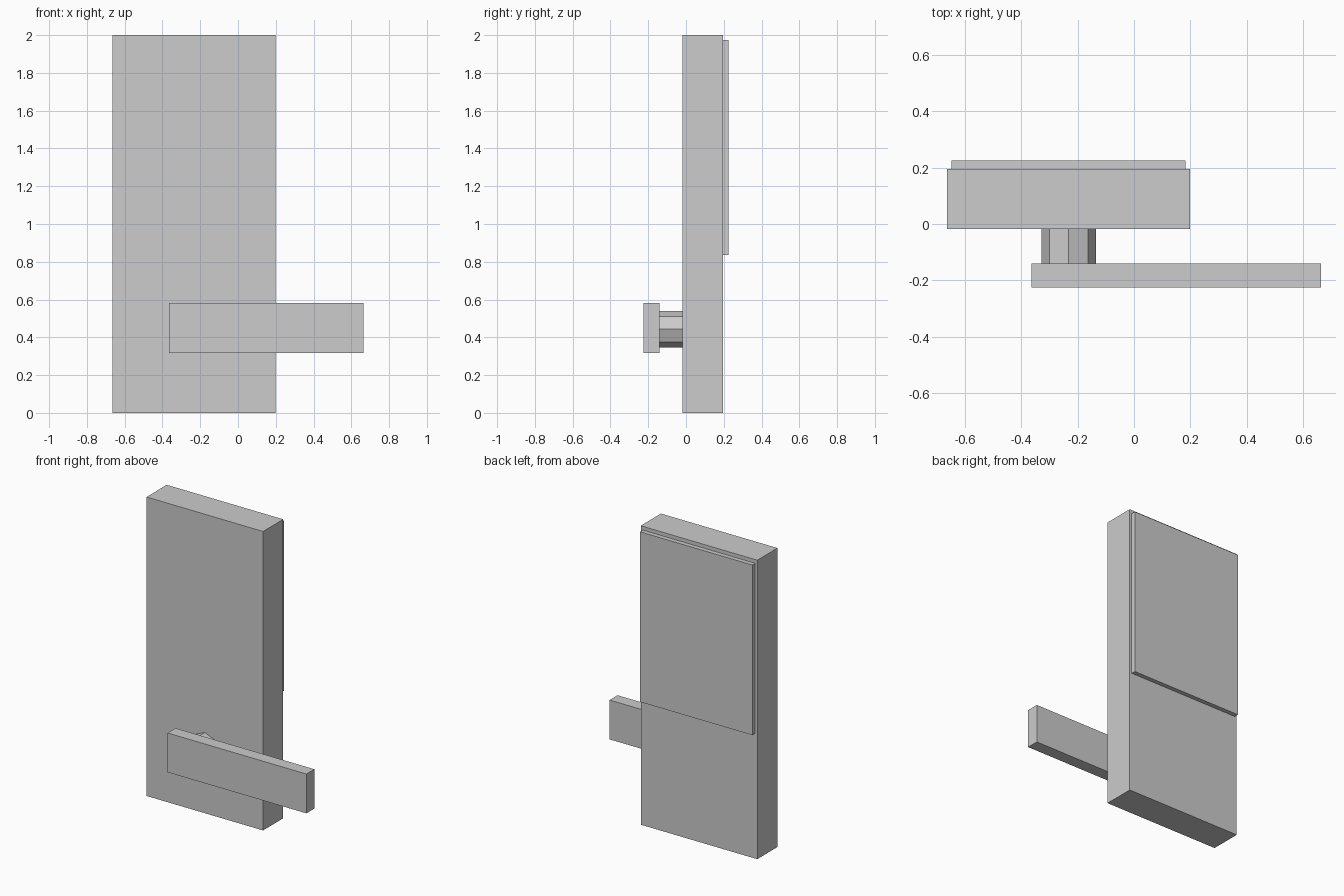
import bpy
import math

if "Cube" in bpy.data.objects:
    bpy.data.objects.remove(bpy.data.objects["Cube"])

grey = bpy.data.materials.new("light_grey")
grey.diffuse_color = (0.604, 0.604, 0.604, 1)
grey.use_nodes = True
grey.node_tree.nodes["Principled BSDF"].inputs["Base Color"].default_value = grey.diffuse_color


def finish(name):
    obj = bpy.context.object
    obj.name = name
    bpy.ops.object.transform_apply(location=False, rotation=True, scale=True)
    obj.data.materials.append(grey)
    return obj


def box(name, x, y, z):
    """Box from its (min, max) range on each axis."""
    centre = [(lo + hi) / 2 for lo, hi in (x, y, z)]
    bpy.ops.mesh.primitive_cube_add(size=1, location=centre)
    bpy.context.object.scale = [hi - lo for lo, hi in (x, y, z)]
    return finish(name)


def spindle(name, x, z, radius, y):
    """Eight-sided shaft along y, with a corner at the top."""
    bpy.ops.mesh.primitive_cylinder_add(
        vertices=8, radius=radius, depth=y[1] - y[0],
        location=(x, (y[0] + y[1]) / 2, z), rotation=(math.pi / 2, 0, 0))
    return finish(name)


# Main plate and the raised panel on its back
box("lock_body", (-0.664, 0.198), (-0.018, 0.195), (0, 2))
box("back_panel", (-0.648, 0.182), (0.195, 0.225), (0.837, 1.975))

# Handle shaft and lever on the front
spindle("handle_shaft", -0.232, 0.443, 0.097, (-0.141, -0.018))
box("handle_lever", (-0.364, 0.664), (-0.225, -0.141), (0.318, 0.581))
